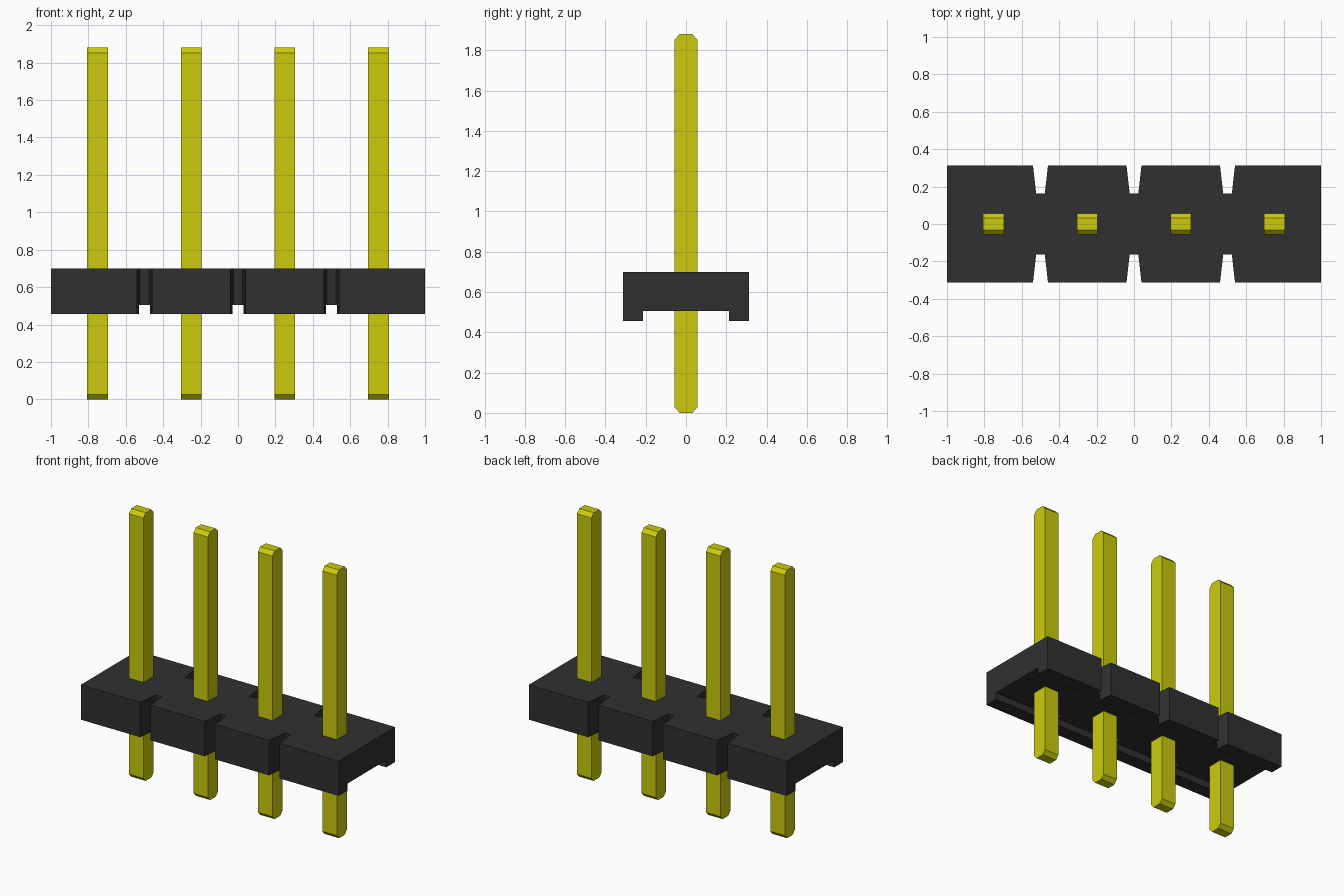
import bpy
import bmesh

if "Cube" in bpy.data.objects:
    bpy.data.objects.remove(bpy.data.objects["Cube"], do_unlink=True)


def make_material(name, color):
    mat = bpy.data.materials.new(name)
    mat.use_nodes = True
    mat.diffuse_color = color
    mat.node_tree.nodes["Principled BSDF"].inputs["Base Color"].default_value = color
    return mat


def prism(name, points, offset, mat):
    """Extrude a closed 3D outline along an offset vector."""
    bm = bmesh.new()
    face = bm.faces.new([bm.verts.new(p) for p in points])
    result = bmesh.ops.extrude_face_region(bm, geom=[face])
    verts = [g for g in result["geom"] if isinstance(g, bmesh.types.BMVert)]
    bmesh.ops.translate(bm, verts=verts, vec=offset)
    bmesh.ops.recalc_face_normals(bm, faces=bm.faces[:])
    mesh = bpy.data.meshes.new(name)
    bm.to_mesh(mesh)
    bm.free()
    mesh.materials.append(mat)
    obj = bpy.data.objects.new(name, mesh)
    bpy.context.collection.objects.link(obj)
    return obj


black = make_material("black plastic", (0.03, 0.03, 0.03, 1))
yellow = make_material("yellow metal", (0.6, 0.6, 0.004, 1))

DEPTH = 0.312               # half depth of the housing
BOTTOM, TOP = 0.455, 0.70   # housing heights
NOTCH_Y = 0.162             # notch floor

# Housing outline: front edge with tapered notches, rotated for the back edge
front = [(-1, -DEPTH)]
for x in (-0.5, 0, 0.5):
    front += [(x - 0.04, -DEPTH), (x - 0.023, -NOTCH_Y),
              (x + 0.023, -NOTCH_Y), (x + 0.04, -DEPTH)]
front.append((1, -DEPTH))
outline = front + [(-x, -y) for x, y in front]
housing = prism("housing", [(x, y, BOTTOM) for x, y in outline],
                (0, 0, TOP - BOTTOM), black)

# Open channel along the underside
cutter = prism("channel_cutter",
               [(-1.2, -0.214, 0.3), (-1.2, 0.214, 0.3),
                (-1.2, 0.214, 0.505), (-1.2, -0.214, 0.505)],
               (2.4, 0, 0), black)
cutter.hide_render = True
cut = housing.modifiers.new("channel", 'BOOLEAN')
cut.operation = 'DIFFERENCE'
cut.solver = 'EXACT'
cut.object = cutter
bpy.context.view_layer.objects.active = housing
bpy.ops.object.modifier_apply(modifier=cut.name)
bpy.data.objects.remove(cutter, do_unlink=True)

# Square pins with ends chamfered toward front and back
HALF, FLAT, HEIGHT, CHAMFER = 0.056, 0.031, 1.88, 0.027
side = [(-FLAT, 0), (FLAT, 0), (HALF, CHAMFER), (HALF, HEIGHT - CHAMFER),
        (FLAT, HEIGHT), (-FLAT, HEIGHT), (-HALF, HEIGHT - CHAMFER), (-HALF, CHAMFER)]
for i in range(4):
    x = -0.75 + 0.5 * i
    prism(f"pin_{i + 1}", [(x - HALF, y, z) for y, z in side],
          (2 * HALF, 0, 0), yellow)
